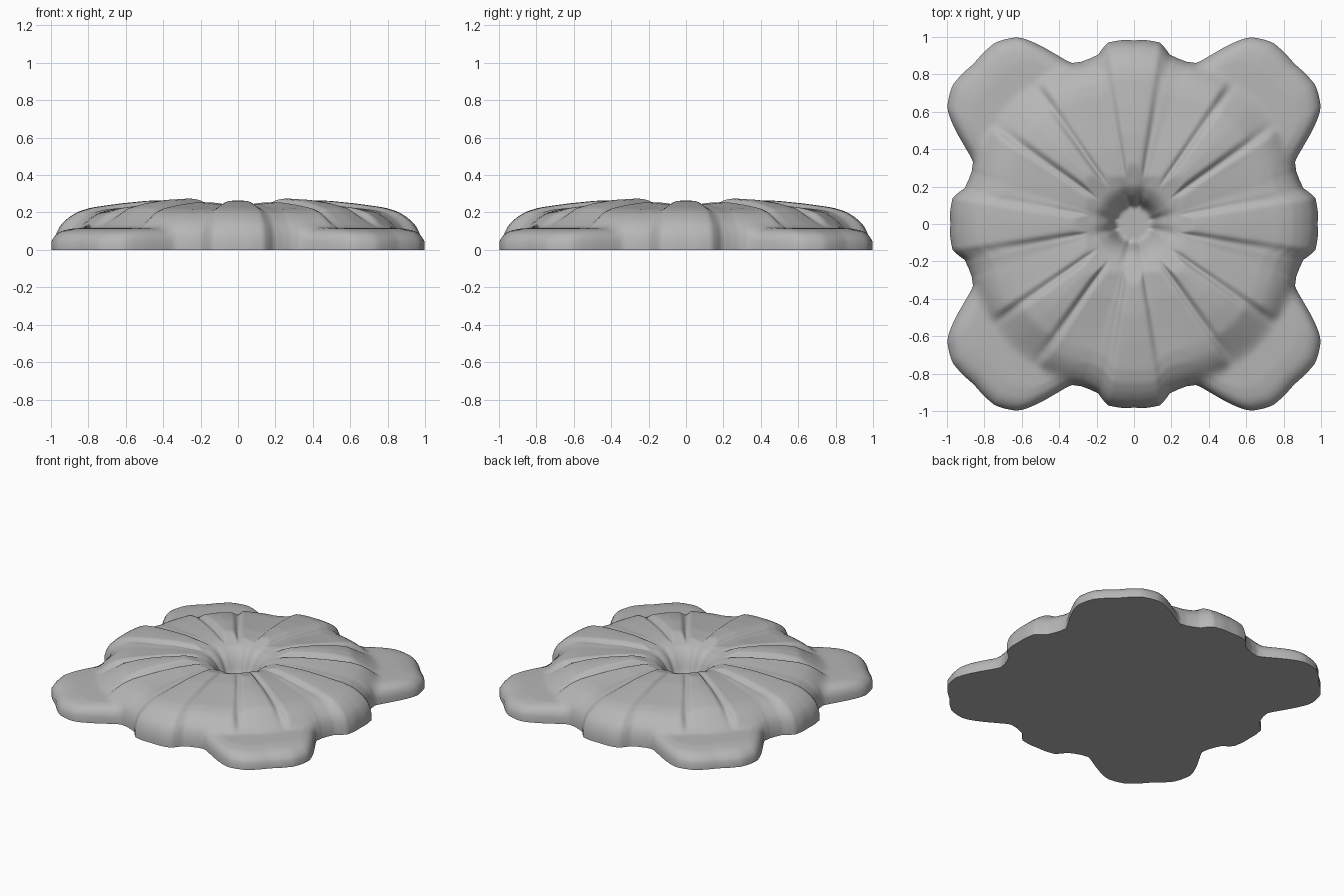
import bpy, bmesh, math

if "Cube" in bpy.data.objects:
    bpy.data.objects.remove(bpy.data.objects["Cube"])

SEG, RINGS = 360, 72


def lerp(table, x):
    """Piecewise-linear lookup in a short profile."""
    if x <= table[0][0]:
        return table[0][1]
    for (a, p), (b, q) in zip(table, table[1:]):
        if x <= b:
            return p + (q - p) * (x - a) / (b - a)
    return table[-1][1]


# Outline radius against angle, one octant (mirrored round the flower)
OUTLINE = [(0, .982), (4, .985), (8.2, .98), (10, .955), (12, .925), (15, .915), (18, .912),
           (21, .922), (22.5, .945), (25, 1.005), (28, 1.085), (30.4, 1.147),
           (32.2, 1.18), (35, 1.205), (37.5, 1.222), (41, 1.22), (45, 1.212)]
# Outer radius of the raised petals
PETALS = [(0, .985), (8.2, .98), (12, .925), (21, .922), (30, .935), (35, .94), (38, .945), (45, .95)]
# Height against distance in from the edge: petals, diagonal petals, corner lobes
UPPER = [(0, .05), (.012, .10), (.04, .14), (.08, .175), (.13, .205),
         (.2, .225), (.35, .245), (.5, .26), (.65, .262)]
DIAGONAL = [(0, .11), (.06, .135), (.13, .175), (.2, .215), (.3, .235), (.42, .25), (.6, .258)]
LOWER = [(0, .045), (.01, .065), (.03, .085), (.07, .103), (.14, .115), (.3, .12)]
# Central funnel
FUNNEL = [(.10, .06), (.115, .12), (.15, .185), (.2, .228), (.28, .252), (.4, .29)]
# Petal crown offset against angle
CROWN = [(0, .003), (8, .001), (11, -.012), (16, -.016), (30, -.006), (35, .004), (38, .014), (45, .018)]


def octant(deg):
    a = deg % 90
    return min(a, 90 - a)


def height(r, a, R):
    lower = lerp(LOWER, R - r)
    d = min(R, lerp(PETALS, a)) - r
    if d <= 0:
        return lower
    mix = min(1, max(0, (a - 33) / 4))
    top = lerp(UPPER, d) * (1 - mix) + lerp(DIAGONAL, d) * mix
    top += lerp(CROWN, a) * min(1, d / .35)
    # creases between petals
    for g, depth in ((10, .009), (35, .022)):
        arc = r * math.radians(abs(a - g))
        top -= depth * math.exp(-(arc / .018) ** 2) * min(1, d / .1)
    # mouth, cut deeper along the creases beside the axis petals
    mouth = lerp(FUNNEL, r) - .03 * math.exp(-((a - 14) / 8) ** 2) * max(0, 1 - r / .28)
    top = min(top, mouth)
    return max(.06, top, lower if r > .7 else 0)


def build_rosette():
    bm = bmesh.new()
    centre = bm.verts.new((0, 0, .06))
    rings = []
    for k in range(1, RINGS + 1):
        t = k / RINGS
        ring = []
        for i in range(SEG):
            deg = i * 360 / SEG
            a = octant(deg)
            R = lerp(OUTLINE, a)
            r = R * t if t > .4 else t * (.95 + (R - .95) * t / .4)
            th = math.radians(deg)
            ring.append(bm.verts.new((r * math.cos(th), r * math.sin(th), height(r, a, R))))
        rings.append(ring)
    # flat underside rim
    rings.append([bm.verts.new((v.co.x, v.co.y, 0)) for v in rings[-1]])
    for i in range(SEG):
        j = (i + 1) % SEG
        bm.faces.new((centre, rings[0][i], rings[0][j]))
        for p, q in zip(rings, rings[1:]):
            bm.faces.new((p[i], q[i], q[j], p[j]))
    # closed back
    hub = bm.verts.new((0, 0, 0))
    last = rings[-1]
    for i in range(SEG):
        bm.faces.new((hub, last[(i + 1) % SEG], last[i]))
    # soften the carved surface, keeping outline and base
    inner = [v for ring in rings[:-2] for v in ring]
    for _ in range(2):
        bmesh.ops.smooth_vert(bm, verts=inner, factor=.5, use_axis_z=True)
    bmesh.ops.recalc_face_normals(bm, faces=bm.faces[:])
    me = bpy.data.meshes.new("flower_rosette")
    bm.to_mesh(me)
    bm.free()
    ob = bpy.data.objects.new("flower_rosette", me)
    bpy.context.collection.objects.link(ob)
    return ob


rosette = build_rosette()
# darker grey finish
grey = bpy.data.materials.new("dark_grey")
grey.diffuse_color = (.47, .47, .47, 1)
grey.use_nodes = True
grey.node_tree.nodes["Principled BSDF"].inputs["Base Color"].default_value = grey.diffuse_color
rosette.data.materials.append(grey)
bpy.context.view_layer.objects.active = rosette
rosette.select_set(True)
bpy.ops.object.shade_smooth_by_angle(angle=math.radians(50))
